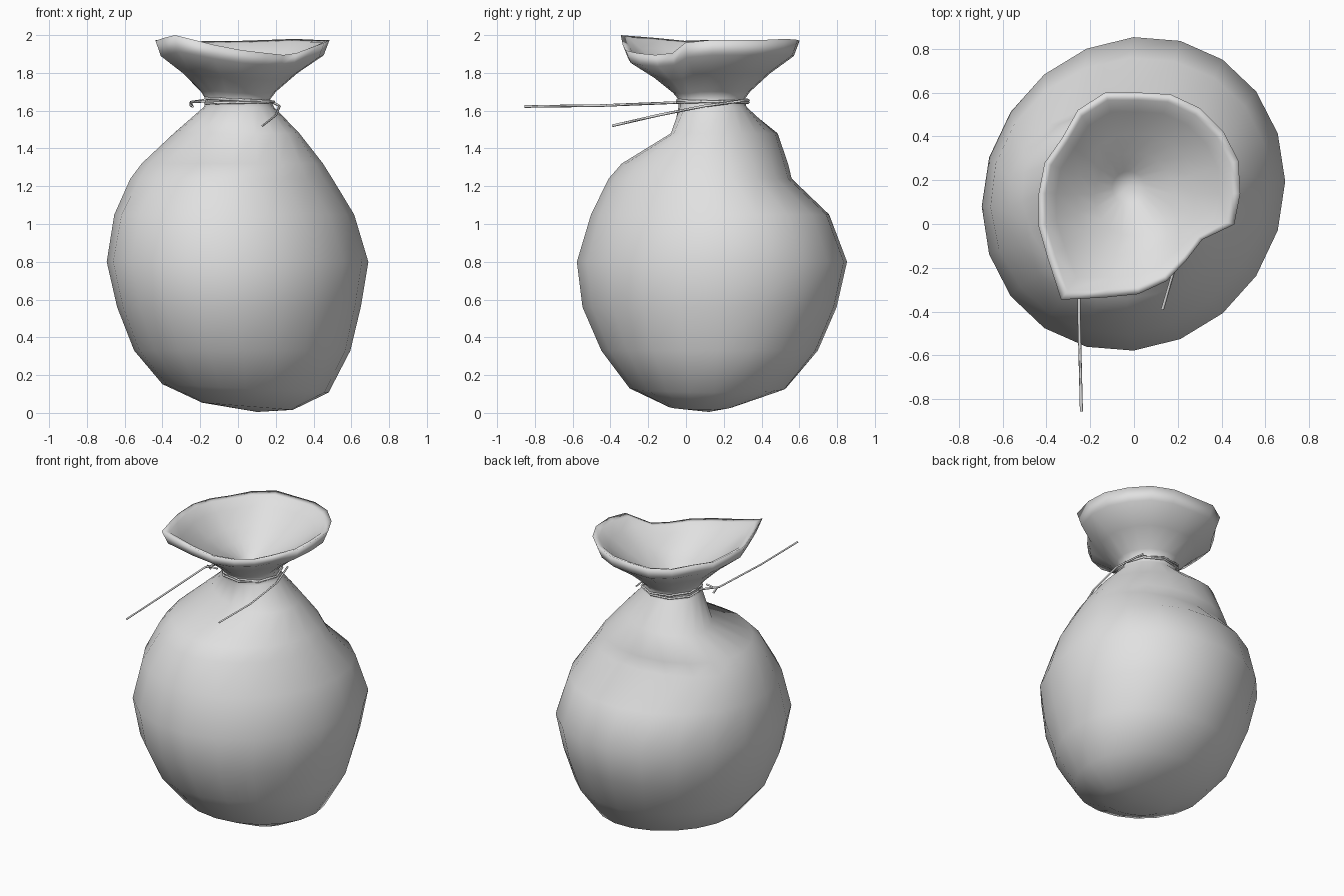
import bpy
import bmesh
from math import cos, sin, tau, radians
from mathutils import Vector

default_cube = bpy.data.objects.get("Cube")
if default_cube:
    bpy.data.objects.remove(default_cube, do_unlink=True)

SIDES = 20


def make_material(name, colour):
    material = bpy.data.materials.new(name)
    material.use_nodes = True
    material.diffuse_color = colour
    material.node_tree.nodes["Principled BSDF"].inputs["Base Color"].default_value = colour
    return material


def oval(left, right, front, back, height, tilt=0.0, skew=0.08, taper=0.0, sides=SIDES):
    """Ring filling the extents: tilted along x, skewed diagonally, wider at the back."""
    centre = Vector(((left + right) / 2, (front + back) / 2, height))
    points = []
    for i in range(sides):
        angle = tau * i / sides
        offset_x = cos(angle) * (1 + taper * sin(angle)) * (right - left) / 2
        offset_y = sin(angle + skew) * (back - front) / 2
        points.append(centre + Vector((offset_x, offset_y, tilt * offset_x)))
    return points


def loft(name, rings, start, end, material):
    """Skin a stack of rings and close both ends on a point."""
    bm = bmesh.new()
    loops = [[bm.verts.new(point) for point in ring] for ring in rings]
    first, last = bm.verts.new(start), bm.verts.new(end)
    for i in range(SIDES):
        j = (i + 1) % SIDES
        bm.faces.new((first, loops[0][j], loops[0][i]))
        for low, high in zip(loops, loops[1:]):
            bm.faces.new((low[i], low[j], high[j], high[i]))
        bm.faces.new((last, loops[-1][i], loops[-1][j]))
    bmesh.ops.recalc_face_normals(bm, faces=bm.faces[:])
    mesh = bpy.data.meshes.new(name)
    bm.to_mesh(mesh)
    bm.free()
    mesh.materials.append(material)
    obj = bpy.data.objects.new(name, mesh)
    bpy.context.collection.objects.link(obj)
    bpy.ops.object.select_all(action="DESELECT")
    obj.select_set(True)
    bpy.context.view_layer.objects.active = obj
    bpy.ops.object.shade_smooth_by_angle(angle=radians(150))


def cord(name, paths, material):
    """Thin straight-segment cord; each path is (points, closed)."""
    curve = bpy.data.curves.new(name, "CURVE")
    curve.dimensions = "3D"
    curve.bevel_depth = 0.007
    curve.bevel_resolution = 0
    curve.use_fill_caps = True
    for points, closed in paths:
        spline = curve.splines.new("POLY")
        spline.points.add(len(points) - 1)
        for target, point in zip(spline.points, points):
            target.co = (*point, 1)
        spline.use_cyclic_u = closed
    curve.materials.append(material)
    obj = bpy.data.objects.new(name, curve)
    bpy.context.collection.objects.link(obj)


grey = make_material("plain_grey", (0.75, 0.75, 0.75, 1))

# Sack body: left, right, front, back, height, tilt, skew, taper
body = [oval(*row) for row in (
    (-.19, .29, -.10, .25, .035, -.08),
    (-.40, .48, -.30, .53, .13, -.05),
    (-.55, .595, -.45, .70, .33),
    (-.64, .65, -.55, .80, .56),
    (-.695, .69, -.58, .855, .80),
    (-.655, .615, -.505, .76, 1.05, 0, .08, .04),
    (-.57, .50, -.41, .56, 1.24, 0, .04, .14),
    (-.51, .45, -.34, .54, 1.32, 0, 0, .12),
    (-.34, .325, -.08, .485, 1.48, 0, -.3),
    (-.18, .19, -.04, .32, 1.62, 0, 0),
)]
neck = oval(-.17, .17, -.04, .31, 1.66, skew=0)

# Uneven rim of the mouth, as radius and height around the circle
rim_radius = (.465, .48, .48, .48, .475, .46, .485, .47, .43, .45,
              .455, .48, .51, .60, .50, .46, .42, .375, .36, .46)
rim_height = (1.975, 1.975, 1.975, 1.98, 1.975, 1.97, 1.97, 1.965, 1.965, 1.965,
              1.975, 1.97, 1.985, 2, 1.95, 1.92, 1.905, 1.895, 1.905, 1.96)
rim = [Vector((.02 + r * cos(tau * i / SIDES), .14 + r * sin(tau * i / SIDES), z))
       for i, (r, z) in enumerate(zip(rim_radius, rim_height))]


def flare(out, up):
    """Ring between the neck and the rim."""
    return [Vector((*n.xy.lerp(r.xy, out), n.z + (r.z - n.z) * up))
            for n, r in zip(neck, rim)]


# Outside of the mouth, then the rolled lip and the funnel sinking to a point
outside = [flare(.1, .13), flare(.46, .44), flare(.9, .74), rim]
inside = [flare(.88, .96), flare(.7, .8), flare(.35, .52), flare(.05, .32),
          oval(-.1, .05, .09, .24, 1.69, skew=0)]
loft("sack", body + [neck] + outside + inside, (.1, .12, .005), (-.03, .17, 1.64), grey)

# Cord wound round the neck with two loose ends
windings = [(oval(-.185, .19, -.05, .335, height, tilt, 0, sides=9), True)
            for height, tilt in ((1.643, .02), (1.657, -.05))]
long_end = [(-.18, .12, 1.655), (-.25, 0, 1.645), (-.25, -.45, 1.627), (-.24, -.855, 1.622)]
short_end = [(.17, .29, 1.65), (.22, .1, 1.625), (.2, -.15, 1.575), (.13, -.39, 1.52)]
knot = [(-.17, .02, 1.65), (-.25, .03, 1.645), (-.24, .05, 1.62)]
cord("tie_cord", windings + [(end, False) for end in (long_end, short_end, knot)], grey)
